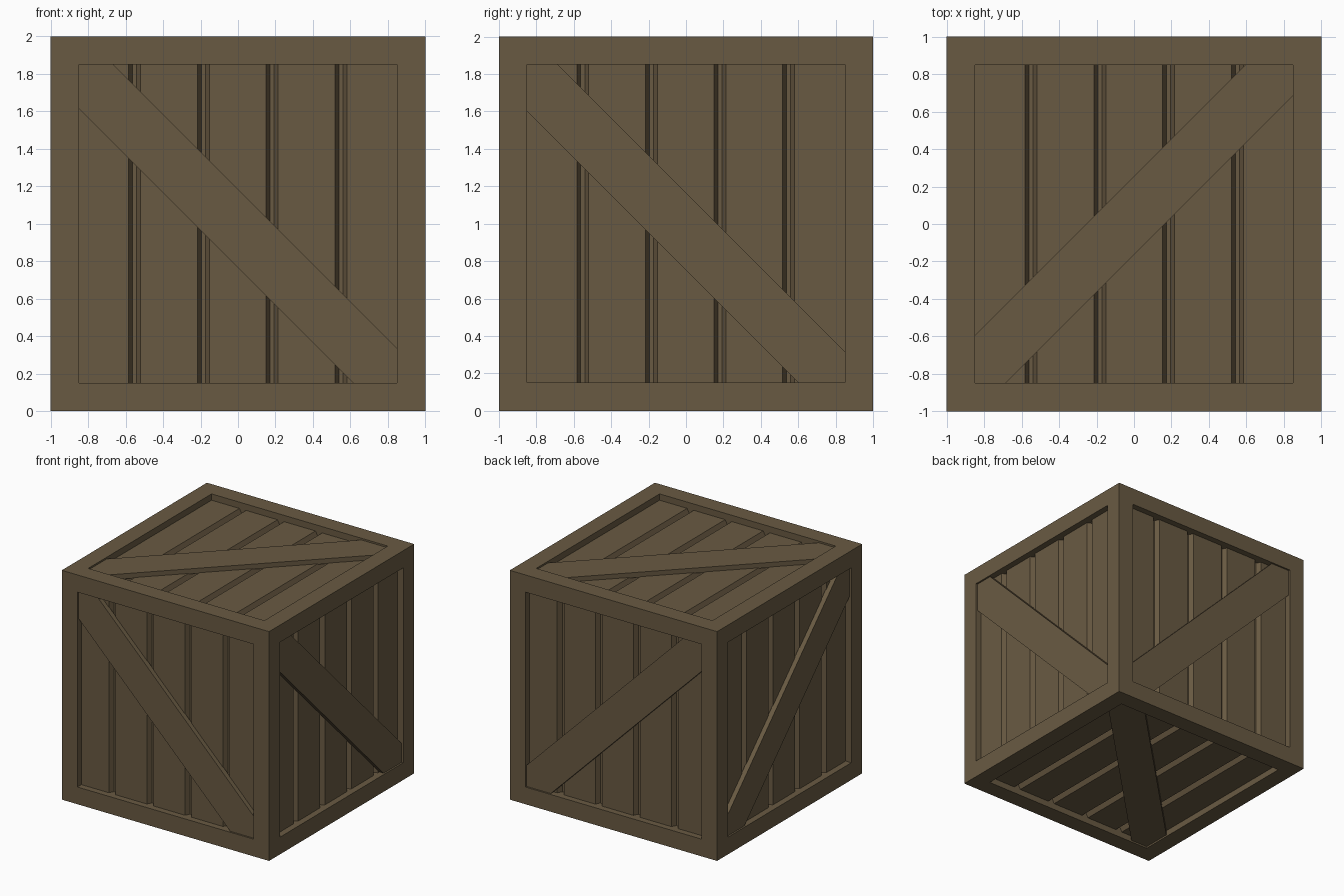
import bpy, bmesh
from mathutils import Vector

if "Cube" in bpy.data.objects:
    bpy.data.objects.remove(bpy.data.objects["Cube"])

wood = bpy.data.materials.new("weathered brown wood")
wood.diffuse_color = (0.141, 0.102, 0.055, 1)
wood.use_nodes = True
wood.node_tree.nodes["Principled BSDF"].inputs["Base Color"].default_value = wood.diffuse_color

FRAME = 0.85      # inner edge of the frame
PANEL = 0.945     # outer surface of the planks
GROOVE = 0.905    # bottom of the gaps between planks
BRACE = 0.985     # outer surface of the diagonal boards


def finish(bm, name):
    bmesh.ops.recalc_face_normals(bm, faces=bm.faces)
    me = bpy.data.meshes.new(name)
    bm.to_mesh(me)
    bm.free()
    me.materials.append(wood)
    ob = bpy.data.objects.new(name, me)
    bpy.context.collection.objects.link(ob)
    return ob


def prism(name, start, end):
    """Closed solid between two matching outlines."""
    bm = bmesh.new()
    a = [bm.verts.new(p) for p in start]
    b = [bm.verts.new(p) for p in end]
    bm.faces.new(a)
    bm.faces.new(b[::-1])
    n = len(a)
    for i in range(n):
        j = (i + 1) % n
        bm.faces.new((a[j], a[i], b[i], b[j]))
    return finish(bm, name)


def box(name, lo, hi):
    x0, y0, z0 = lo
    x1, y1, z1 = hi
    ring = [(x0, y0), (x1, y0), (x1, y1), (x0, y1)]
    return prism(name, [(x, y, z0) for x, y in ring], [(x, y, z1) for x, y in ring])


# Frame: corner posts with rails between them
F = FRAME
spans = {-1: (-1, -F), 1: (F, 1)}
for s in (-1, 1):
    for t in (-1, 1):
        p, q = spans[s], spans[t]
        box("corner_post", (p[0], q[0], 0), (p[1], q[1], 2))
        box("side_to_side_rail", (-F, p[0], q[0] + 1), (F, p[1], q[1] + 1))
        box("front_to_back_rail", (p[0], -F, q[0] + 1), (p[1], F, q[1] + 1))

# Each side maps (across, along, outward) to the world, with its brace limits
sides = {
    "front": (lambda a, b, d: Vector((a, -d, b + 1)), -0.235, 0.183),
    "back": (lambda a, b, d: Vector((a, d, b + 1)), -0.235, 0.183),
    "right": (lambda a, b, d: Vector((d, a, b + 1)), -0.25, 0.165),
    "left": (lambda a, b, d: Vector((-d, a, b + 1)), -0.25, 0.165),
    "top": (lambda a, b, d: Vector((-a, b, d + 1)), -0.165, 0.255),
    "bottom": (lambda a, b, d: Vector((-a, b, 1 - d)), -0.165, 0.255),
}

# Plank cross-section with four bevelled gaps
profile = [(-F, F), (-F, PANEL)]
for c in (-0.552, -0.185, 0.182, 0.549):
    profile += [(c - 0.032, PANEL), (c - 0.011, GROOVE), (c + 0.011, GROOVE), (c + 0.032, PANEL)]
profile += [(F, PANEL), (F, F)]

for side, (place, lo, hi) in sides.items():
    prism(side + "_planks",
          [place(a, -F, d) for a, d in profile],
          [place(a, F, d) for a, d in profile])
    # Diagonal board, trimmed to the frame opening
    outline = [(-F, F), (hi - F, F), (F, hi - F), (F, -F), (lo + F, -F), (-F, lo + F)]
    prism(side + "_brace",
          [place(a, b, PANEL - 0.005) for a, b in outline],
          [place(a, b, BRACE) for a, b in outline])
